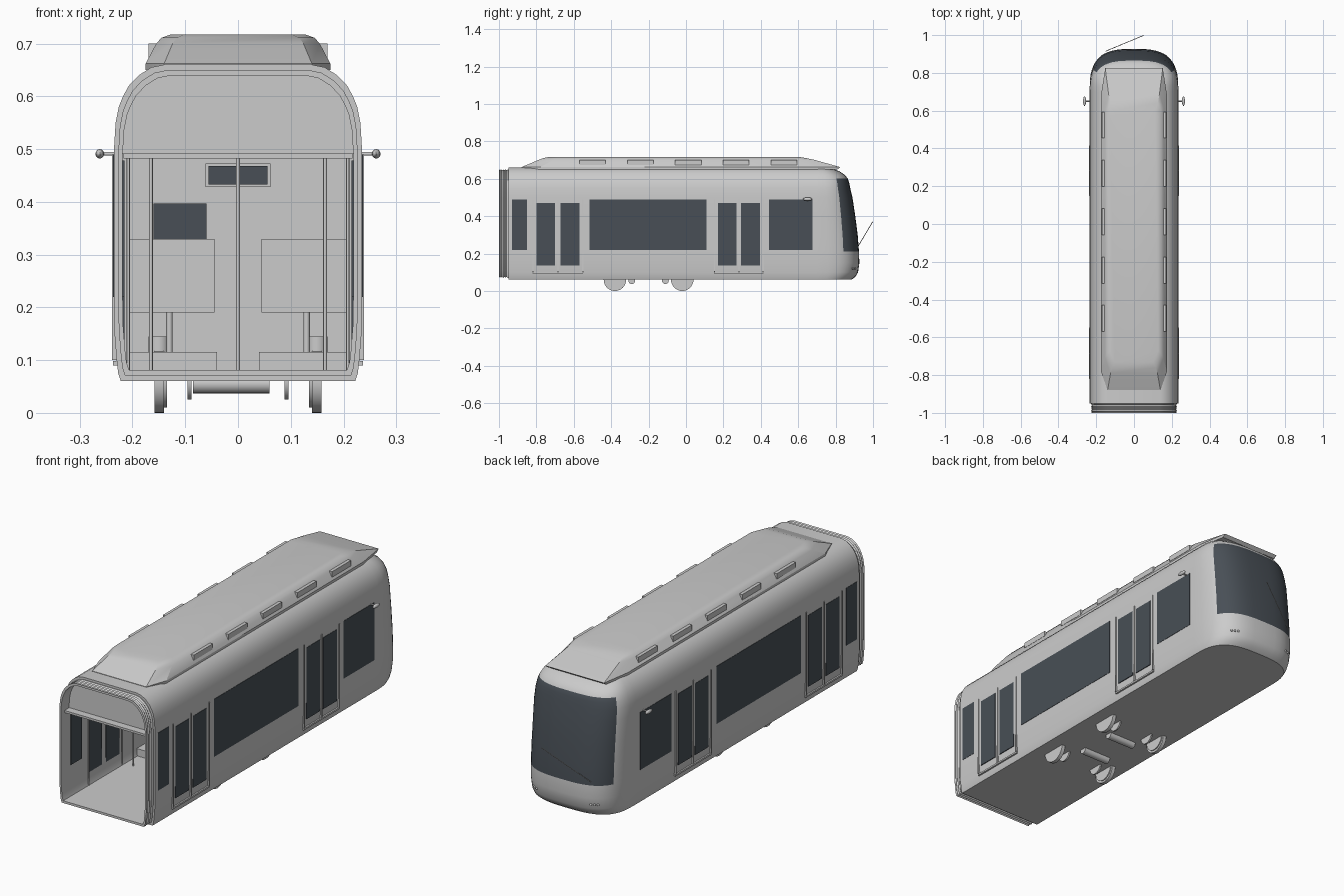
import bpy, bmesh, math
from mathutils import Vector

if "Cube" in bpy.data.objects:
    bpy.data.objects.remove(bpy.data.objects["Cube"])


def material(name, colour):
    m = bpy.data.materials.new(name)
    m.use_nodes = True
    m.diffuse_color = (*colour, 1)
    m.node_tree.nodes["Principled BSDF"].inputs["Base Color"].default_value = (*colour, 1)
    return m


GREY = material("body grey", (0.6, 0.6, 0.6))
GLASS = material("dark glass", (0.065, 0.078, 0.093))


def finish(bm, name, mats, angle=35):
    bmesh.ops.recalc_face_normals(bm, faces=bm.faces)
    me = bpy.data.meshes.new(name)
    bm.to_mesh(me)
    bm.free()
    for m in mats:
        me.materials.append(m)
    me.shade_smooth()
    me.set_sharp_from_angle(angle=math.radians(angle))
    ob = bpy.data.objects.new(name, me)
    bpy.context.collection.objects.link(ob)
    return ob


def box(name, xs, ys, zs, mat=GREY):
    bm = bmesh.new()
    bmesh.ops.create_cube(bm, size=1)
    for v in bm.verts:
        v.co = [(a + b) / 2 + c * (b - a) for c, (a, b) in zip(v.co, (xs, ys, zs))]
    return finish(bm, name, [mat])


def rod(name, start, end, radius, sides=12):
    a, b = Vector(start), Vector(end)
    bm = bmesh.new()
    bmesh.ops.create_cone(bm, cap_ends=True, segments=sides, radius1=radius,
                          radius2=radius, depth=(b - a).length)
    turn = (b - a).to_track_quat('Z', 'Y')
    for v in bm.verts:
        v.co = turn @ v.co + (a + b) / 2
    return finish(bm, name, [GREY])


def ball(name, centre, radii):
    bm = bmesh.new()
    bmesh.ops.create_uvsphere(bm, u_segments=16, v_segments=10, radius=1)
    for v in bm.verts:
        v.co = [c + r * p for c, r, p in zip(centre, radii, v.co)]
    return finish(bm, name, [GREY])


# Body levels: height, half width, nose reach
LEVELS = [(0.06, 0.222, 0.885), (0.075, 0.227, 0.905), (0.1, 0.23, 0.92),
          (0.15, 0.234, 0.927), (0.21, 0.235, 0.925), (0.3, 0.235, 0.918),
          (0.4, 0.235, 0.905), (0.5, 0.235, 0.89), (0.55, 0.232, 0.878),
          (0.58, 0.226, 0.872), (0.6, 0.218, 0.865), (0.62, 0.207, 0.85),
          (0.64, 0.188, 0.82), (0.655, 0.164, 0.78), (0.66, 0.14, 0.75)]
REAR, BEND, MID, STEPS = -0.95, 0.70, 0.36, 24


def nose_point(w, reach, t):
    c, s = math.cos(t), math.sin(t)
    x = math.copysign(abs(c) ** (2 / 3), c) * w
    return x, BEND + (reach - BEND) * abs(s) ** (2 / 3)


# Body shell, gangway bellows and saloon lining as one closed skin
bm = bmesh.new()
rows = []
for z, w, reach in LEVELS:
    outline = [(w, REAR)]
    outline += [nose_point(w, reach, math.pi * i / STEPS) for i in range(STEPS + 1)]
    outline += [(-w, REAR)]
    rows.append([bm.verts.new((x, y, z)) for x, y in outline])
for lo, hi in zip(rows, rows[1:]):
    for j in range(len(lo) - 1):
        f = bm.faces.new((lo[j], lo[j + 1], hi[j + 1], hi[j]))
        # windscreen band wraps round the nose
        if 5 <= j <= STEPS - 4 and lo[0].co.z > 0.2 and hi[0].co.z < 0.61:
            f.material_index = 1
bm.faces.new(rows[0])
bm.faces.new(rows[-1])
ring = [r[0] for r in rows] + [r[-1] for r in reversed(rows)]
section = [v.co.copy() for v in ring]
stations = [(0.965, REAR)]
for k in range(4):
    stations += [(0.965, -0.953 - k * 0.012), (0.95, -0.959 - k * 0.012)]
stations += [(0.965, -1.0), (0.93, -1.0), (0.93, 0.6)]
for scale, y in stations:
    new = [bm.verts.new((p.x * scale, y, MID + (p.z - MID) * scale)) for p in section]
    for j in range(len(ring)):
        k = (j + 1) % len(ring)
        bm.faces.new((ring[j], ring[k], new[k], new[j]))
    ring = new
bm.faces.new(ring)
finish(bm, "body_shell", [GREY, GLASS])

# Panel above the gangway opening, and the saloon ceiling
bm = bmesh.new()
upper = [(p.x * 0.935, MID + (p.z - MID) * 0.935) for p in section if p.z > 0.49]
faces = [[bm.verts.new((x, y, z)) for x, z in upper] for y in (-0.94, -0.93)]
bm.faces.new(faces[0])
bm.faces.new(faces[1])
for j in range(len(upper)):
    k = (j + 1) % len(upper)
    bm.faces.new((faces[0][j], faces[0][k], faces[1][k], faces[1][j]))
finish(bm, "gangway_header", [GREY])
box("ceiling", (-0.217, 0.217), (-0.975, 0.6), (0.482, 0.492))

# Roof equipment fairing: height, side width, rear tip, rear shoulder, front shoulder, front tip
bm = bmesh.new()
prev = None
for z, w, y0, y1, y2, y3 in [(0.65, 0.175, -0.88, -0.78, 0.68, 0.81),
                             (0.662, 0.175, -0.88, -0.78, 0.68, 0.825),
                             (0.7, 0.155, -0.79, -0.71, 0.62, 0.69),
                             (0.711, 0.145, -0.76, -0.69, 0.6, 0.64),
                             (0.717, 0.128, -0.73, -0.67, 0.57, 0.6)]:
    half = [(w * 0.8, y0), (w, y1), (w, y2), (w * 0.87, y3)]
    loop = [bm.verts.new((x, y, z)) for x, y in half]
    loop += [bm.verts.new((-x, y, z)) for x, y in reversed(half)]
    if prev is None:
        bm.faces.new(loop)
    else:
        for j in range(8):
            k = (j + 1) % 8
            bm.faces.new((prev[j], prev[k], loop[k], loop[j]))
    prev = loop
bm.faces.new(prev)
finish(bm, "roof_fairing", [GREY], 25)

WINDOWS = [(-0.93, -0.85), (-0.515, 0.11), (0.445, 0.675)]
DOORS = [(-0.80, -0.57), (0.17, 0.395)]
for side, label in ((1, "left"), (-1, "right")):
    def span(a, b):
        return tuple(sorted((side * a, side * b)))

    # Glazing, outside and inside
    panes = [(a, b, 0.22, 0.49) for a, b in WINDOWS]
    for a, b in DOORS:
        panes += [(a, a + 0.1, 0.135, 0.47), (b - 0.1, b, 0.135, 0.47)]
    for a, b, z0, z1 in panes:
        box(label + "_window", span(0.23, 0.2365), (a, b), (z0, z1), GLASS)
        box(label + "_inner_window", span(0.215, 0.22), (a, b), (z0, min(z1, 0.478)), GLASS)

    # Door trims, sills and grab poles
    for a, b in DOORS:
        for y in (a - 0.018, (a + b) / 2, b + 0.018):
            box(label + "_door_trim", span(0.228, 0.2385), (y - 0.003, y + 0.003), (0.1, 0.49))
        box(label + "_door_sill", span(0.22, 0.237), (a - 0.02, b + 0.02), (0.09, 0.098))
        for y in (a - 0.01, b + 0.01):
            rod(label + "_door_pole", (side * 0.208, y, 0.08), (side * 0.208, y, 0.482), 0.003)
        rod(label + "_grab_pole", (side * 0.165, b + 0.03, 0.08), (side * 0.165, b + 0.03, 0.482), 0.0035)

    # Roof vents
    for i in range(5):
        y = -0.57 + i * 0.256
        box(label + "_roof_vent", span(0.155, 0.17), (y, y + 0.14), (0.674, 0.7))

    # Door mirror
    rod(label + "_mirror_arm", (side * 0.225, 0.65, 0.491), (side * 0.262, 0.65, 0.491), 0.0035)
    ball(label + "_mirror", (side * 0.262, 0.65, 0.491), (0.008, 0.025, 0.009))

    # Small lamps on the nose
    for t in (52, 57, 62):
        x, y = nose_point(0.232, 0.923, math.radians(t))
        ball(label + "_lamp", (side * x, y, 0.12), (0.006, 0.004, 0.005))

    # Seats on plinths
    box(label + "_seat_plinth", span(0.04, 0.21), (-0.45, 0.05), (0.075, 0.115))
    for y, lean in ((-0.42, 1), (-0.2, -1), (-0.16, 1), (0.05, -1)):
        box(label + "_seat_back", span(0.045, 0.21), (y - 0.01, y + 0.01), (0.19, 0.33))
        ys = sorted((y, y + lean * 0.08))
        box(label + "_seat_cushion", span(0.045, 0.21), ys, (0.19, 0.207))
        rod(label + "_seat_leg", (side * 0.13, y + lean * 0.03, 0.11), (side * 0.13, y + lean * 0.03, 0.19), 0.006)

    # Wheels, brake discs and housings
    for y in (-0.38, -0.02):
        rod(label + "_wheel", (side * 0.14, y, 0.06), (side * 0.158, y, 0.06), 0.06, 32)
        rod(label + "_wheel_flange", (side * 0.135, y, 0.062), (side * 0.14, y, 0.062), 0.052, 32)
        rod(label + "_brake_disc", (side * 0.088, y, 0.06), (side * 0.096, y, 0.06), 0.035, 24)
        rod(label + "_wheel_housing", (side * 0.15, y, 0.1), (side * 0.15, y, 0.145), 0.02, 20)

# Motors under the floor
for y in (-0.29, -0.11):
    rod("motor", (-0.085, y, 0.055), (0.06, y, 0.055), 0.018, 20)

# Saloon centre poles, display and cab screen
for y in (-0.68, 0.28):
    rod("centre_pole", (0, y, 0.078), (0, y, 0.484), 0.0035)
box("display_case", (-0.062, 0.062), (0.56, 0.6), (0.428, 0.473))
box("display_screen", (-0.056, 0.056), (0.555, 0.561), (0.433, 0.468), GLASS)
box("cab_window", (-0.16, -0.06), (0.594, 0.599), (0.33, 0.397), GLASS)

# Windscreen wiper
rod("wiper", (-0.15, 0.915, 0.23), (0.05, 0.998, 0.37), 0.0018, 8)
